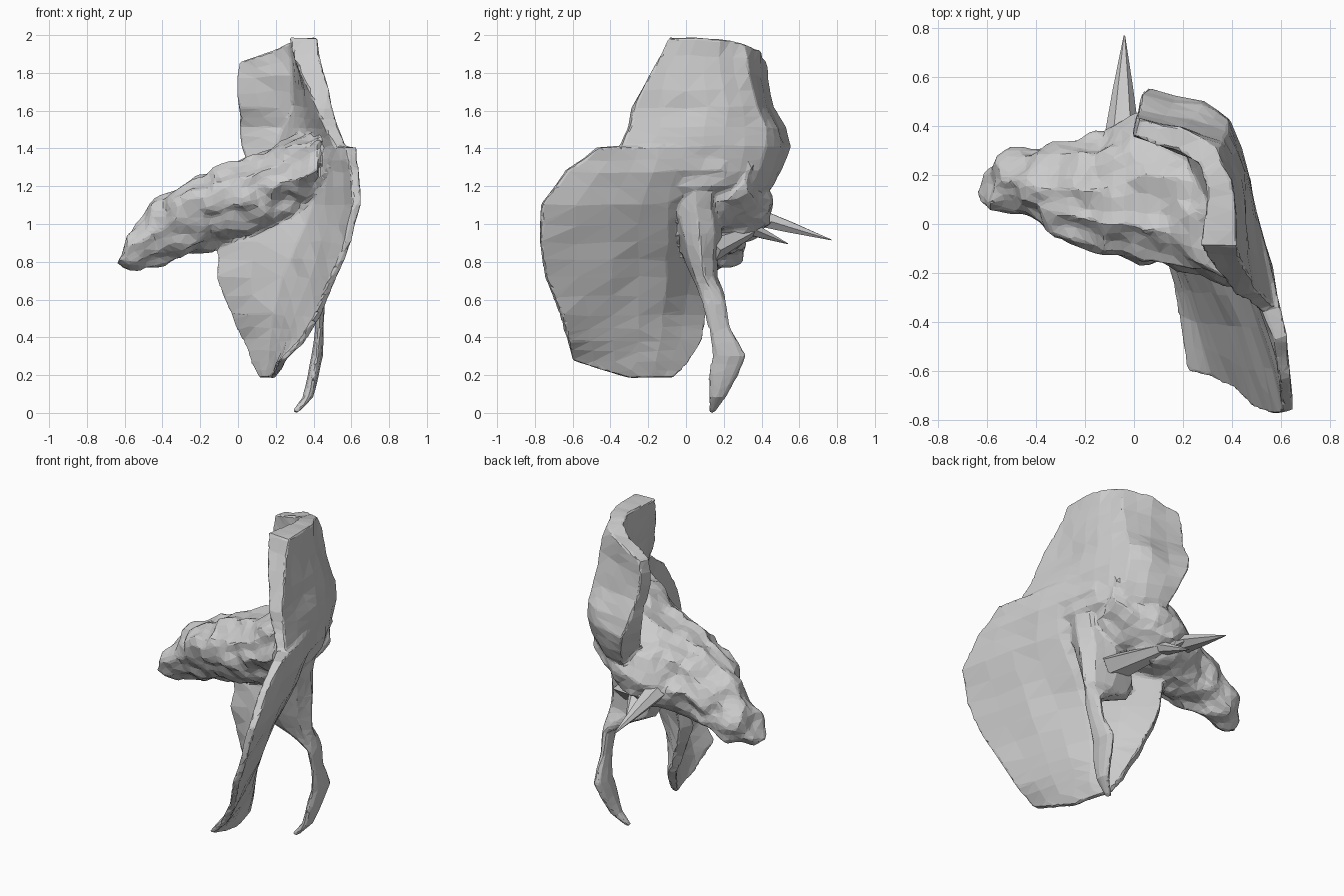
import bpy, bmesh, math
from mathutils import Vector, noise

if "Cube" in bpy.data.objects:
    bpy.data.objects.remove(bpy.data.objects["Cube"])


def loft(bm, rings, rough=0.01, cuts=1, scale=6.0):
    """Skin closed rings, cap the ends, subdivide and roughen; adds to bm."""
    part = bmesh.new()
    rows = [[part.verts.new(p) for p in r] for r in rings]
    n = len(rows[0])
    for a, b in zip(rows, rows[1:]):
        for i in range(n):
            j = (i + 1) % n
            part.faces.new((a[i], a[j], b[j], b[i]))
    part.faces.new(rows[0])
    part.faces.new(rows[-1])
    if cuts:
        bmesh.ops.subdivide_edges(part, edges=part.edges[:], cuts=cuts, use_grid_fill=True)
    for v in part.verts:
        v.co += noise.noise_vector(v.co * scale) * rough
        v.co.z = max(v.co.z, 0)
    bmesh.ops.triangulate(part, faces=part.faces[:])
    bmesh.ops.recalc_face_normals(part, faces=part.faces[:])
    tmp = bpy.data.meshes.new("tmp")
    part.to_mesh(tmp)
    part.free()
    bm.from_mesh(tmp)
    bpy.data.meshes.remove(tmp)


def add_object(name, bm):
    me = bpy.data.meshes.new(name)
    bm.to_mesh(me)
    bm.free()
    ob = bpy.data.objects.new(name, me)
    bpy.context.collection.objects.link(ob)
    return ob


def shell_ring(z, pts, thick, belly=0.0, drop=0.0):
    """Closed ring: outer curve plus its inward offset; drop lowers the far end."""
    pts = [Vector(p) for p in pts]
    last = len(pts) - 1
    outer, inner = [], []
    for i, p in enumerate(pts):
        t = (pts[min(i + 1, last)] - pts[max(i - 1, 0)]).normalized()
        f = i / last
        th = thick[0] + (thick[1] - thick[0]) * f + belly * math.sin(math.pi * f)
        q = p + Vector((-t.y, t.x)) * th
        h = z - drop * f ** 2.5
        outer.append((p.x, p.y, h))
        inner.append((q.x, q.y, h))
    return outer + inner[::-1]


def oval(c, u, v, n):
    """Ring of n points around c, spanned by half axes u and v."""
    return [Vector(c) + Vector(u) * math.cos(2 * math.pi * k / n)
            + Vector(v) * math.sin(2 * math.pi * k / n) for k in range(n)]


body = bmesh.new()

# Broad thin side plate, horizontal slices from the bottom up
plate = [
    (0.19, [(.20, -.30), (.19, -.22), (.17, -.15), (.15, -.07)], (.03, .03)),
    (0.27, [(.26, -.59), (.24, -.38), (.20, -.16), (.11, .01)], (.04, .04)),
    (0.38, [(.36, -.61), (.29, -.38), (.21, -.14), (.07, .08)], (.04, .05)),
    (0.52, [(.44, -.66), (.34, -.38), (.23, -.12), (.01, .11)], (.04, .06)),
    (0.72, [(.53, -.74), (.43, -.40), (.29, -.10), (-.06, .15)], (.04, .08)),
    (0.90, [(.60, -.77), (.50, -.40), (.37, -.10), (-.06, .20)], (.04, .09)),
    (1.10, [(.645, -.75), (.58, -.40), (.49, -.08), (.30, .10)], (.04, .12)),
    (1.28, [(.645, -.63), (.59, -.30), (.53, -.05), (.47, .20)], (.045, .16)),
    (1.41, [(.63, -.46), (.57, -.25), (.51, .00), (.45, .22)], (.05, .16)),
]
loft(body, [shell_ring(*r) for r in plate], 0.018)

# Thick hooked upper part
upper = [
    (1.08, [(.42, -.05), (.38, .05), (.33, .15), (.28, .25), (.22, .33), (.12, .36)], (.1, .12)),
    (1.20, [(.51, -.15), (.49, .05), (.44, .20), (.37, .35), (.29, .42), (.13, .46)], (.1, .15), .08),
    (1.28, [(.54, -.24), (.50, .02), (.46, .20), (.39, .39), (.30, .46), (.10, .51)], (.08, .15), .10),
    (1.41, [(.57, -.34), (.51, .00), (.47, .20), (.40, .42), (.29, .50), (.05, .55)], (.06, .15), .12),
    (1.51, [(.53, -.30), (.49, .00), (.46, .20), (.39, .42), (.28, .48), (.03, .53)], (.07, .12), .08),
    (1.62, [(.50, -.27), (.46, .00), (.45, .22), (.39, .38), (.24, .43), (.02, .46)], (.09, .10), .04),
    (1.80, [(.45, -.18), (.44, .00), (.42, .18), (.36, .34), (.21, .39), (.01, .43)], (.12, .08), .02, .03),
    (1.99, [(.41, -.09), (.42, .05), (.40, .18), (.34, .31), (.20, .39), (.02, .43)], (.14, .07), 0, .13),
]
loft(body, [shell_ring(*r) for r in upper], 0.018)

# Rugged wedge reaching inwards: x, y range, z range
wedge = [
    (-.64, .07, .14, .78, .83), (-.57, .05, .25, .77, .95),
    (-.46, .03, .32, .76, 1.09), (-.36, -.02, .32, .80, 1.18),
    (-.24, -.08, .34, .84, 1.25), (-.12, -.12, .38, .86, 1.30),
    (0.0, -.15, .45, .88, 1.34), (.14, -.18, .45, .91, 1.39),
    (.28, -.21, .40, .98, 1.46), (.42, -.25, .34, 1.08, 1.52),
]
rings = [oval((x, (y0 + y1) / 2, (z0 + z1) / 2), (0, (y1 - y0) / 2, 0),
              (0, -.1 * (y1 - y0), (z1 - z0) / 2), 10) for x, y0, y1, z0, z1 in wedge]
loft(body, rings, 0.04, 2, 10.0)

# Slender curved arm on a wide root: z, centre x y, half widths
arm = [
    (1.20, .38, .05, .10, .12), (1.08, .34, .05, .13, .12),
    (.95, .29, .07, .18, .12), (.82, .27, .08, .19, .09),
    (.72, .30, .10, .16, .07), (.65, .38, .13, .08, .07),
    (.58, .43, .15, .03, .065), (.45, .43, .18, .022, .06),
    (.30, .42, .23, .03, .09), (.20, .40, .20, .03, .08),
    (.08, .37, .165, .03, .045), (.0, .30, .135, .02, .015),
]
loft(body, [oval((cx, cy, z), (rx, 0, 0), (0, ry, 0), 8) for z, cx, cy, rx, ry in arm], 0.006)

# Fuse the overlapping masses into one skin and facet it
bone = add_object("bone_body", body)
fuse = bone.modifiers.new("fuse", "REMESH")
fuse.mode = "VOXEL"
fuse.voxel_size = 0.012
facet = bone.modifiers.new("facet", "DECIMATE")
facet.ratio = 0.05


def spike(name, base, tip, w, h):
    """Flattened pointed cone from base to tip."""
    base, tip = Vector(base), Vector(tip)
    d = (tip - base).normalized()
    u = d.cross(Vector((0, 0, 1))).normalized()
    v = u.cross(d)
    bm = bmesh.new()
    loft(bm, [oval(base.lerp(tip, f), u * w * s, v * h * s, 6)
              for f, s in ((0, 1), (.5, .55), (1, .04))], 0.004, 0)
    add_object(name, bm)


# Points and ridges on the back
spike("long_spine", (-.05, .33, 1.05), (-.04, .77, .915), .075, .06)
spike("short_spine", (.10, .28, 1.0), (.04, .54, .895), .08, .05)
spike("canal_ridge", (.28, .10, .86), (-.04, .48, 1.03), .13, .07)
